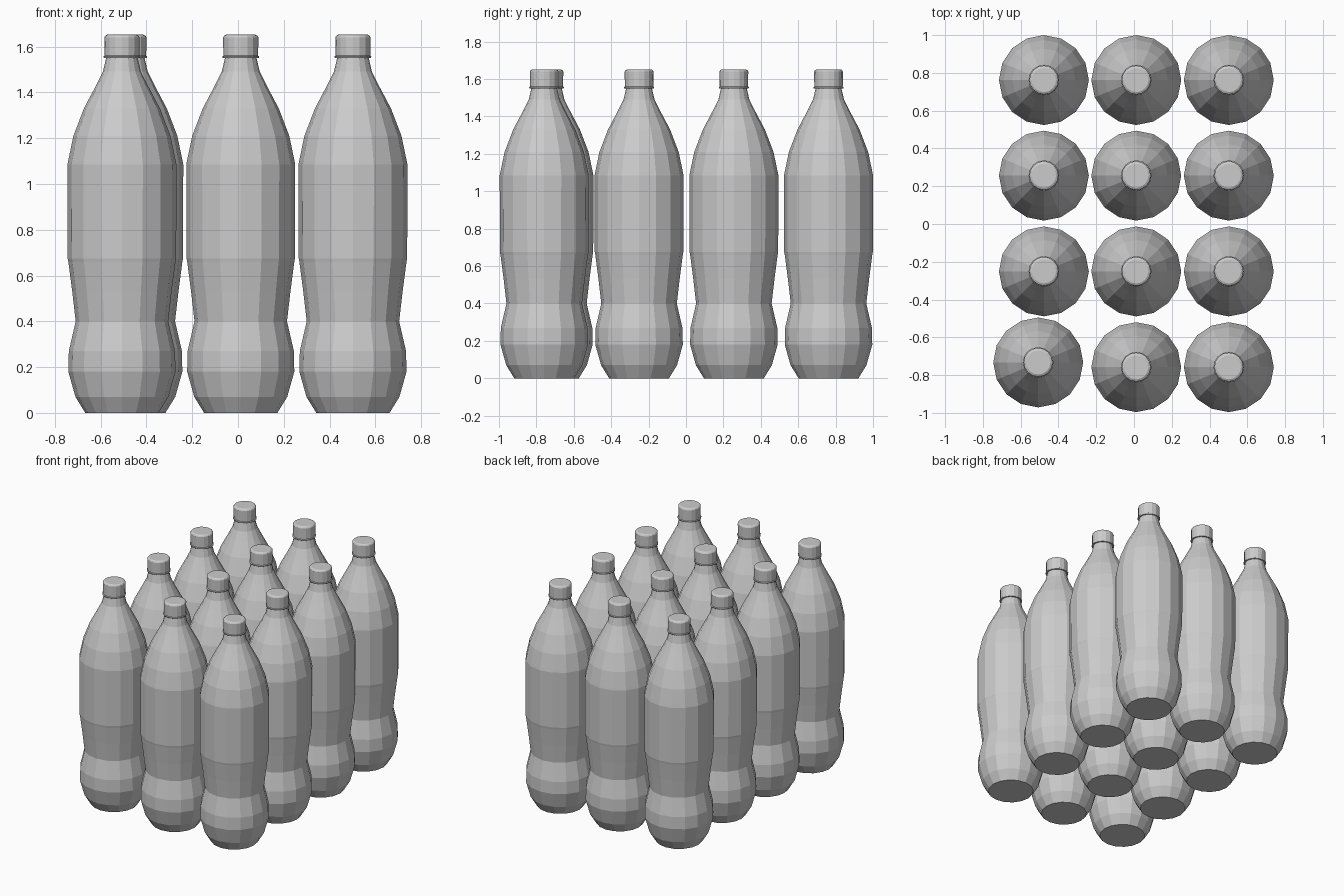
import bpy, bmesh
from math import cos, sin, tau

if "Cube" in bpy.data.objects:
    bpy.data.objects.remove(bpy.data.objects["Cube"])

SIDES = 16


def lathe(name, profile):
    """Mesh turned around z from (radius, height) points, closed at both ends."""
    bm = bmesh.new()
    rings = [[bm.verts.new((r * cos(tau * i / SIDES), r * sin(tau * i / SIDES), z))
              for i in range(SIDES)] for r, z in profile]
    for low, high in zip(rings, rings[1:]):
        for i in range(SIDES):
            j = (i + 1) % SIDES
            bm.faces.new((low[i], low[j], high[j], high[i]))
    bm.faces.new(rings[0][::-1])
    bm.faces.new(rings[-1])
    mesh = bpy.data.meshes.new(name)
    bm.to_mesh(mesh)
    bm.free()
    return mesh


# bottle body: base, grip waist, straight wall, shoulder, neck
body = lathe("bottle_body", [
    (0.16, 0.0), (0.203, 0.07), (0.234, 0.18), (0.232, 0.27), (0.202, 0.40),
    (0.217, 0.53), (0.234, 0.66), (0.237, 0.675), (0.238, 1.085), (0.235, 1.10),
    (0.212, 1.21), (0.166, 1.33), (0.113, 1.43), (0.083, 1.49), (0.069, 1.55),
    (0.066, 1.60)])

# screw cap with a flared tamper ring under it
cap = lathe("bottle_cap", [
    (0.079, 1.550), (0.081, 1.557), (0.076, 1.560), (0.077, 1.640),
    (0.073, 1.647), (0.064, 1.652)])

# three by four crate layout, one corner bottle nudged out of line
for col, x in enumerate((-0.477, 0.012, 0.502)):
    for row, y in enumerate((-0.758, -0.251, 0.256, 0.762)):
        pos = (-0.507, -0.733, 0) if (col, row) == (0, 0) else (x, y, 0)
        for mesh in (body, cap):
            ob = bpy.data.objects.new(f"{mesh.name}_{col}_{row}", mesh)
            ob.location = pos
            bpy.context.collection.objects.link(ob)
